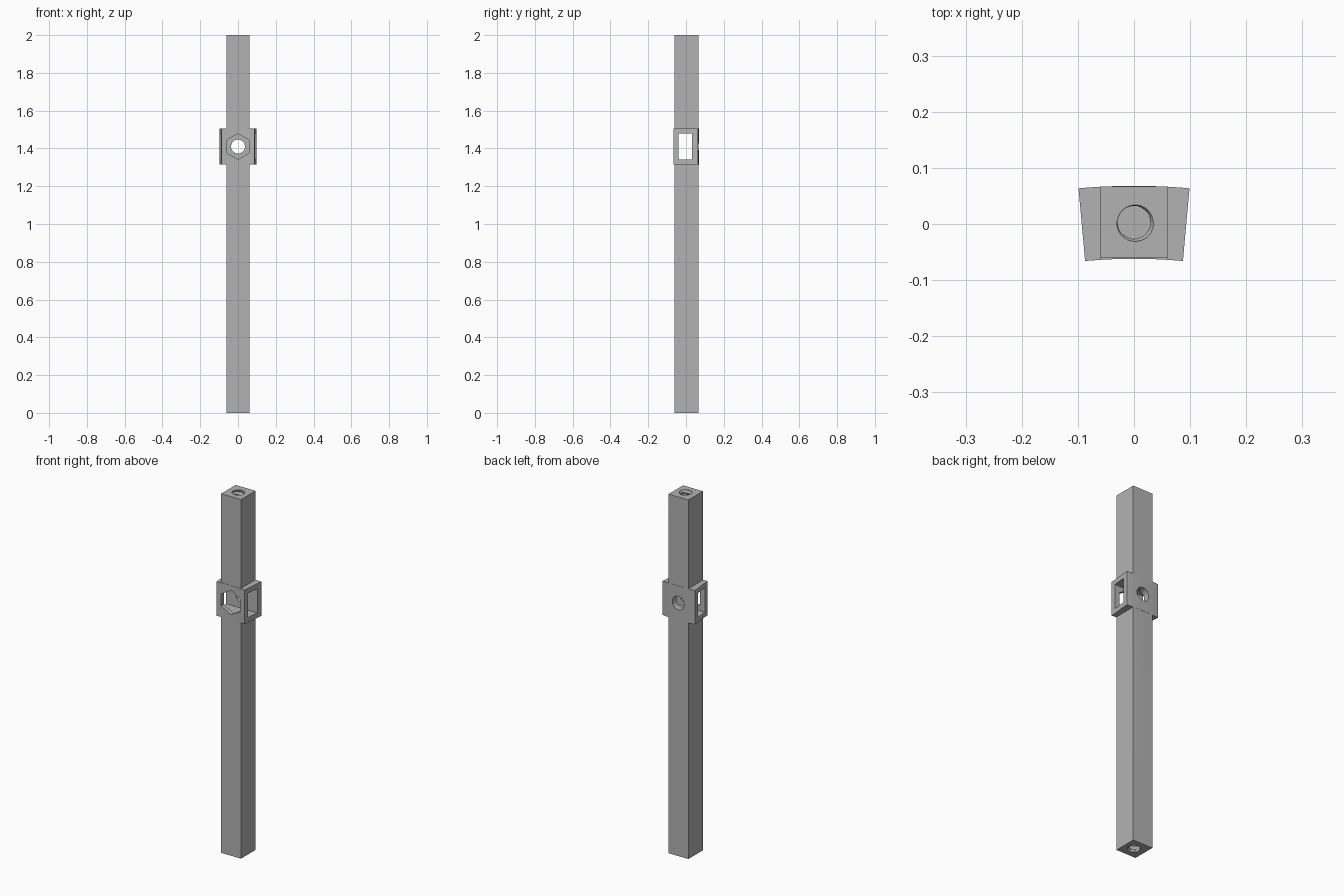
import bpy, bmesh, math
from mathutils import Matrix

cube = bpy.data.objects.get("Cube")
if cube:
    bpy.data.objects.remove(cube, do_unlink=True)

grey = bpy.data.materials.new("plain grey")
grey.use_nodes = True
grey.diffuse_color = (0.45, 0.45, 0.45, 1)
grey.node_tree.nodes["Principled BSDF"].inputs["Base Color"].default_value = (0.45, 0.45, 0.45, 1)

HEIGHT, COLLAR_Z, COLLAR_H = 2.0, 1.41, 0.19
BORE_Y = 0.003


def make(name, bm):
    bmesh.ops.recalc_face_normals(bm, faces=bm.faces)
    mesh = bpy.data.meshes.new(name)
    bm.to_mesh(mesh)
    bm.free()
    mesh.materials.append(grey)
    obj = bpy.data.objects.new(name, mesh)
    bpy.context.collection.objects.link(obj)
    return obj


def box(name, x0, x1, y0, y1, z0, z1):
    bm = bmesh.new()
    bmesh.ops.create_cube(bm, size=1)
    bmesh.ops.scale(bm, vec=(x1 - x0, y1 - y0, z1 - z0), verts=bm.verts)
    bmesh.ops.translate(bm, vec=((x0 + x1) / 2, (y0 + y1) / 2, (z0 + z1) / 2), verts=bm.verts)
    return make(name, bm)


def prism_y(name, sides, radius, y0, y1):
    """Prism along y at the collar centre, with a corner pointing up."""
    bm = bmesh.new()
    bmesh.ops.create_cone(bm, cap_ends=True, segments=sides, radius1=radius,
                          radius2=radius, depth=y1 - y0)
    bmesh.ops.rotate(bm, matrix=Matrix.Rotation(math.pi / 2, 3, 'X'), verts=bm.verts)
    bmesh.ops.translate(bm, vec=(0, (y0 + y1) / 2, COLLAR_Z), verts=bm.verts)
    return make(name, bm)


def arc_collar(name, radius, back, depth, half_angle, steps=16):
    """Slice of a large ring, centred far in front."""
    bm = bmesh.new()
    cy = back - radius
    angles = [half_angle * (2 * i / steps - 1) for i in range(steps + 1)]
    outline = [(r * math.sin(a), cy + r * math.cos(a))
               for r, run in ((radius, angles), (radius - depth, angles[::-1])) for a in run]
    face = bm.faces.new([bm.verts.new((x, y, COLLAR_Z - COLLAR_H / 2)) for x, y in outline])
    new = bmesh.ops.extrude_face_region(bm, geom=[face])["geom"]
    bmesh.ops.translate(bm, vec=(0, 0, COLLAR_H),
                        verts=[v for v in new if isinstance(v, bmesh.types.BMVert)])
    return make(name, bm)


def thread(name, z0, z1, inner=0.029, outer=0.036, pitch=0.025, sides=32):
    """Screw-shaped cutter: the radius follows a helical ridge."""
    bm = bmesh.new()
    rows = round((z1 - z0) / pitch * 8)
    rings = []
    for k in range(rows + 1):
        z = z0 + (z1 - z0) * k / rows
        ring = []
        for i in range(sides):
            phase = (z / pitch - i / sides + 0.4) % 1
            r = inner + (outer - inner) * (1 - abs(2 * phase - 1))
            a = 2 * math.pi * i / sides
            ring.append(bm.verts.new((r * math.cos(a), BORE_Y + r * math.sin(a), z)))
        rings.append(ring)
    for low, high in zip(rings, rings[1:]):
        for i in range(sides):
            j = (i + 1) % sides
            bm.faces.new((low[i], low[j], high[j], high[i]))
    bm.faces.new(rings[0])
    bm.faces.new(rings[-1])
    return make(name, bm)


def combine(target, tool, operation):
    mod = target.modifiers.new("combine", 'BOOLEAN')
    mod.operation, mod.object, mod.solver = operation, tool, 'EXACT'
    bpy.context.view_layer.objects.active = target
    bpy.ops.object.modifier_apply(modifier=mod.name)
    bpy.data.objects.remove(tool, do_unlink=True)


# Square post with a slightly arched clamp block
post = box("post_with_nut_block", -0.061, 0.061, -0.061, 0.0665, 0, HEIGHT)
combine(post, arc_collar("collar", 1.1, 0.068, 0.13, 0.09), 'UNION')

# Side slot, hexagonal nut opening in front, round bolt hole at the back
for cutter in (box("slot", -0.2, 0.2, -0.039, 0.033, COLLAR_Z - 0.068, COLLAR_Z + 0.068),
               prism_y("nut_opening", 6, 0.068, -0.2, 0.02),
               prism_y("bolt_hole", 32, 0.037, 0.0, 0.2),
               thread("top_thread", HEIGHT - 0.2, HEIGHT + 0.01),
               thread("bottom_thread", -0.01, 0.2)):
    combine(post, cutter, 'DIFFERENCE')

# Smooth the round holes, keep all edges sharp
bpy.ops.object.select_all(action='DESELECT')
post.select_set(True)
bpy.context.view_layer.objects.active = post
bpy.ops.object.shade_smooth_by_angle(angle=math.radians(25))
